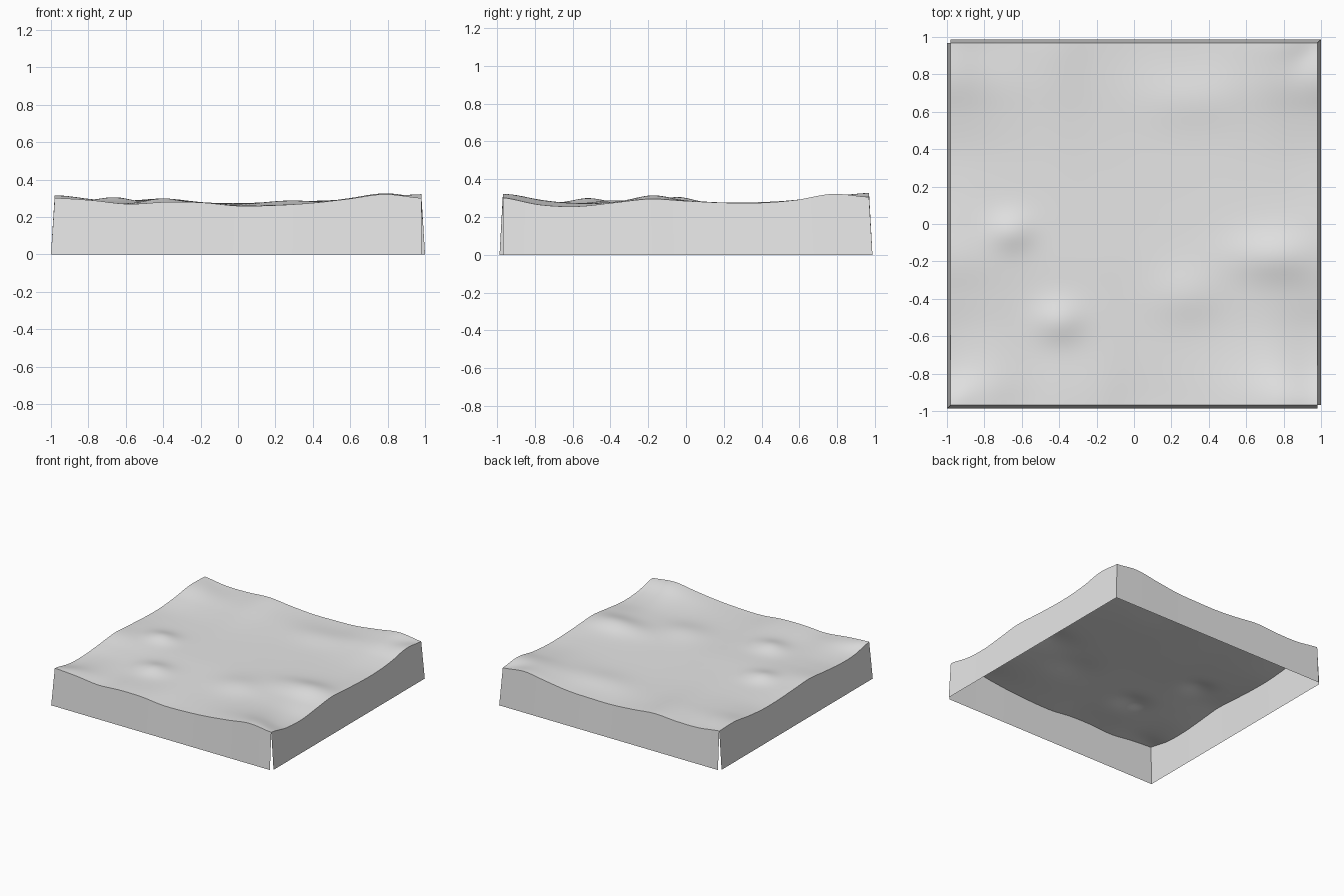
import bpy
from math import exp

cube = bpy.data.objects.get("Cube")
if cube:
    bpy.data.objects.remove(cube, do_unlink=True)

STEPS = 72
TOP_X, TOP_Y = 0.98, 0.969      # half size of the ground surface
BASE_X, BASE_Y = 1.0, 0.987     # half size at the flared skirt foot
LEVEL = 0.27

# Edge heights, evenly spaced from the negative end to the positive end
FRONT = [.302, .29, .27, .28, .278, .26, .263, .275, .297, .322, .302]
BACK = [.312, .288, .288, .299, .28, .267, .268, .275, .30, .327, .306]
RIGHT = [.302, .265, .256, .275, .295, .285, .276, .275, .29, .322, .306]
LEFT = [.302, .268, .265, .28, .297, .287, .277, .275, .29, .315, .312]

# Mounds: centre x, centre y, height, width x, width y
MOUNDS = [(-.66, -.04, .028, .12, .10), (-.4, -.52, .028, .13, .11),
          (.78, -.17, .03, .25, .13), (.28, -.38, .018, .18, .15),
          (.3, .66, .012, .25, .14)]

grey = bpy.data.materials.new("plain_grey")
grey.use_nodes = True
grey.diffuse_color = (0.8, 0.8, 0.8, 1)
grey.node_tree.nodes["Principled BSDF"].inputs["Base Color"].default_value = (0.8, 0.8, 0.8, 1)


def profile(p, u):
    """Smooth curve through evenly spaced heights, u from -1 to 1."""
    s = (u + 1) / 2 * (len(p) - 1)
    i = min(int(s), len(p) - 2)
    t = s - i
    a, b, c, d = p[max(i - 1, 0)], p[i], p[i + 1], p[min(i + 2, len(p) - 1)]
    return b + t * ((c - a) + t * ((2*a - 5*b + 4*c - d) + t * (3*(b - c) + d - a))) / 2


def height(u, v):
    """Blend the four edges into the level middle, then add the mounds."""
    total, weight = LEVEL * 11, 11
    for p, along, gap in ((FRONT, u, 1 + v), (BACK, u, 1 - v),
                          (LEFT, v, 1 + u), (RIGHT, v, 1 - u)):
        w = 1 / (gap * gap + 1e-5)
        total += w * profile(p, along)
        weight += w
    z = total / weight
    fade = (1 - u ** 8) * (1 - v ** 8)
    for cx, cy, h, wx, wy in MOUNDS:
        z += fade * h * exp(-((u * TOP_X - cx) / wx) ** 2 - ((v * TOP_Y - cy) / wy) ** 2)
    return z


def make_sheet(name, rows):
    """Build one smooth sheet from rows of points."""
    n = len(rows[0])
    faces = [(r * n + c, r * n + c + 1, (r + 1) * n + c + 1, (r + 1) * n + c)
             for r in range(len(rows) - 1) for c in range(n - 1)]
    mesh = bpy.data.meshes.new(name)
    mesh.from_pydata([p for row in rows for p in row], [], faces)
    mesh.materials.append(grey)
    mesh.shade_smooth()
    obj = bpy.data.objects.new(name, mesh)
    bpy.context.collection.objects.link(obj)


# Ground surface
ticks = [-1 + 2 * i / STEPS for i in range(STEPS + 1)]
ground = [[(u * TOP_X, v * TOP_Y, height(u, v)) for u in ticks] for v in ticks]
make_sheet("ground_surface", ground)

# Flared skirts, open underneath; two opposite corners have a thin gap
columns = [list(c) for c in zip(*ground)]
skirts = [("front_skirt", ground[0], (-BASE_X, -BASE_Y), (TOP_X, -BASE_Y)),
          ("east_skirt", columns[-1], (BASE_X, -TOP_Y), (BASE_X, BASE_Y)),
          ("back_skirt", ground[-1][::-1], (BASE_X, BASE_Y), (-TOP_X, BASE_Y)),
          ("west_skirt", columns[0][::-1], (-BASE_X, TOP_Y), (-BASE_X, -BASE_Y))]
for name, rim, start, end in skirts:
    foot = []
    for i in range(STEPS + 1):
        t = i / STEPS
        foot.append((start[0] + (end[0] - start[0]) * t,
                     start[1] + (end[1] - start[1]) * t, 0))
    make_sheet(name, [foot, rim])
